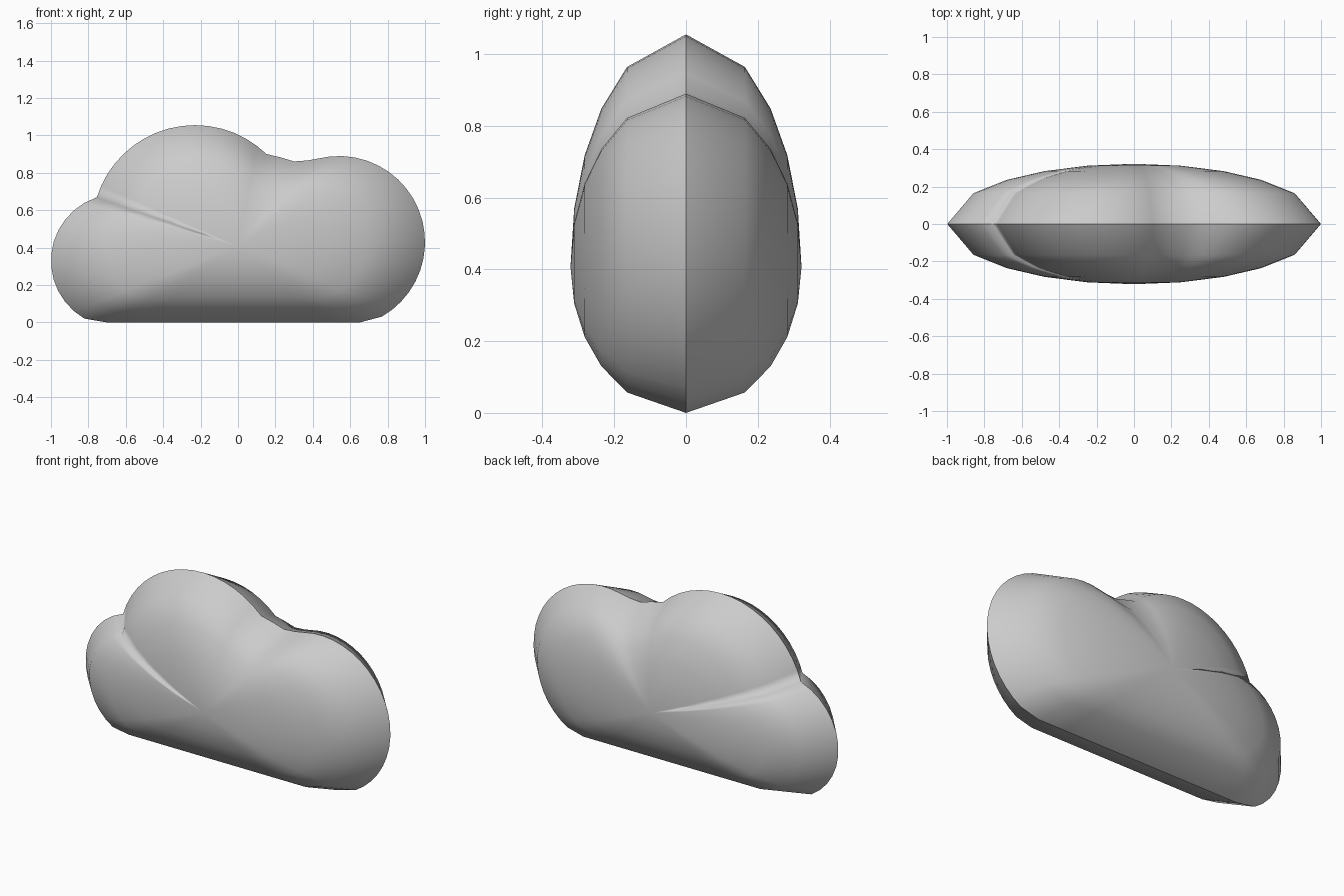
import bpy, bmesh
from math import cos, sin, radians, sqrt

if "Cube" in bpy.data.objects:
    bpy.data.objects.remove(bpy.data.objects["Cube"])

CENTRE_Z = 0.407
HALF_DEPTH = 0.322
RINGS = (0.86, 0.68, 0.48, 0.25)


def arc(cx, cz, r, start, end, steps):
    """Points on a circle, running clockwise from start to end degrees."""
    return [(cx + r * cos(radians(start + (end - start) * i / steps)),
             cz + r * sin(radians(start + (end - start) * i / steps)))
            for i in range(steps + 1)]


# Outline: left puff, tall middle puff, shallow dip, right puff, flat base
outline = [(-0.70, 0)]
outline += arc(-0.643, 0.33, 0.357, 240, 109, 12)
outline += arc(-0.23, 0.505, 0.55, 163, 46, 16)
outline += [(0.23, 0.882), (0.30, 0.861), (0.37, 0.866)]
outline += arc(0.54, 0.43, 0.46, 104, -60, 20)
outline += [(0.65, 0)]
outline += [(0.65 - 1.35 * i / 8, 0) for i in range(1, 8)]

bm = bmesh.new()


def ring(scale, y):
    return [bm.verts.new((x * scale, y, CENTRE_Z + (z - CENTRE_Z) * scale))
            for x, z in outline]


# Domed front and back share one sharp rim
rim = ring(1, 0)
count = len(rim)
for side in (-1, 1):
    previous = rim
    for scale in RINGS:
        current = ring(scale, side * HALF_DEPTH * sqrt(1 - scale ** 2))
        for i in range(count):
            j = (i + 1) % count
            bm.faces.new((previous[i], previous[j], current[j], current[i]))
        previous = current
    pole = bm.verts.new((0, side * HALF_DEPTH, CENTRE_Z))
    for i in range(count):
        bm.faces.new((previous[i], previous[(i + 1) % count], pole))

bmesh.ops.recalc_face_normals(bm, faces=bm.faces)
for face in bm.faces:
    face.smooth = True
rim_set = set(rim)
for edge in bm.edges:
    edge.smooth = not all(v in rim_set for v in edge.verts)

mesh = bpy.data.meshes.new("cloud")
bm.to_mesh(mesh)
bm.free()
cloud = bpy.data.objects.new("cloud", mesh)
bpy.context.collection.objects.link(cloud)

# Pale grey finish
grey = bpy.data.materials.new("pale_grey")
grey.use_nodes = True
colour = (0.6, 0.6, 0.6, 1)
grey.diffuse_color = colour
grey.node_tree.nodes["Principled BSDF"].inputs["Base Color"].default_value = colour
mesh.materials.append(grey)
